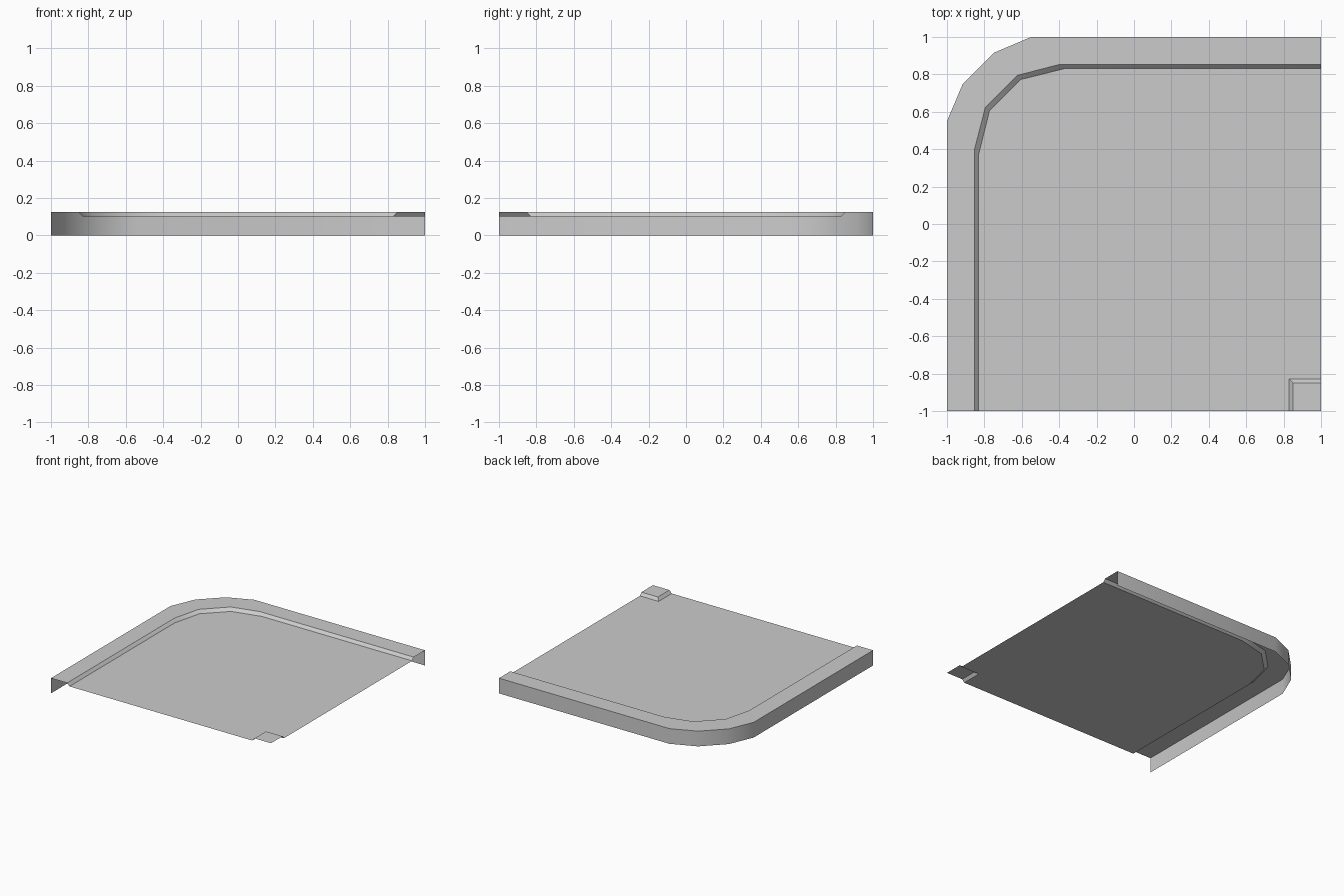
import bpy
import bmesh

cube = bpy.data.objects.get("Cube")
if cube:
    bpy.data.objects.remove(cube, do_unlink=True)

ROAD_Z, TOP_Z = 0.102, 0.125

grey = bpy.data.materials.new("concrete grey")
grey.use_nodes = True
grey.diffuse_color = (0.6, 0.6, 0.6, 1)
grey.node_tree.nodes["Principled BSDF"].inputs["Base Color"].default_value = (0.6, 0.6, 0.6, 1)


def finish(name, bm):
    mesh = bpy.data.meshes.new(name)
    bm.to_mesh(mesh)
    bm.free()
    mesh.materials.append(grey)
    obj = bpy.data.objects.new(name, mesh)
    bpy.context.collection.objects.link(obj)
    bpy.ops.object.select_all(action="DESELECT")
    obj.select_set(True)
    bpy.context.view_layer.objects.active = obj
    bpy.ops.object.shade_smooth_by_angle()
    return obj


def loft(name, rails):
    """Skin neighbouring rails, given as (plan points, height)."""
    bm = bmesh.new()
    rows = [[bm.verts.new((x, y, z)) for x, y in pts] for pts, z in rails]
    for a, b in zip(rows, rows[1:]):
        for i in range(len(a) - 1):
            bm.faces.new((a[i], b[i], b[i + 1], a[i + 1]))
    return finish(name, bm)


def bend(side, straight, mid_x, mid_y):
    """Plan path up the right side, round the corner and along the back."""
    return [(-side, -1), (-side, straight), (-mid_x, mid_y),
            (-mid_y, mid_x), (-straight, side), (1, side)]


# Outer wall, curb top and sloped curb face
outer = bend(1, 0.55, 0.915, 0.75)
curb_edge = bend(0.853, 0.398, 0.795, 0.623)
road_edge = bend(0.832, 0.366, 0.773, 0.604)
loft("outer_curb", [(outer, 0), (outer, TOP_Z), (curb_edge, TOP_Z), (road_edge, ROAD_Z)])

# Small raised curb in the inner corner
def notch(d):
    return [(d, -1), (d, -d), (1, -d)]

low, high = notch(0.83), notch(0.85)
loft("inner_corner_curb", [(low, ROAD_Z), (high, TOP_Z), ([(1, -1)] * 3, TOP_Z)])
corner = bpy.data.objects["inner_corner_curb"]
bm = bmesh.new()
bm.from_mesh(corner.data)
bmesh.ops.remove_doubles(bm, verts=bm.verts, dist=0.0001)
bm.to_mesh(corner.data)
bm.free()

# Road surface with a cut-out for the small curb
bm = bmesh.new()
outline = low + road_edge[::-1]
bm.faces.new([bm.verts.new((x, y, ROAD_Z)) for x, y in outline])
finish("road_surface", bm)
